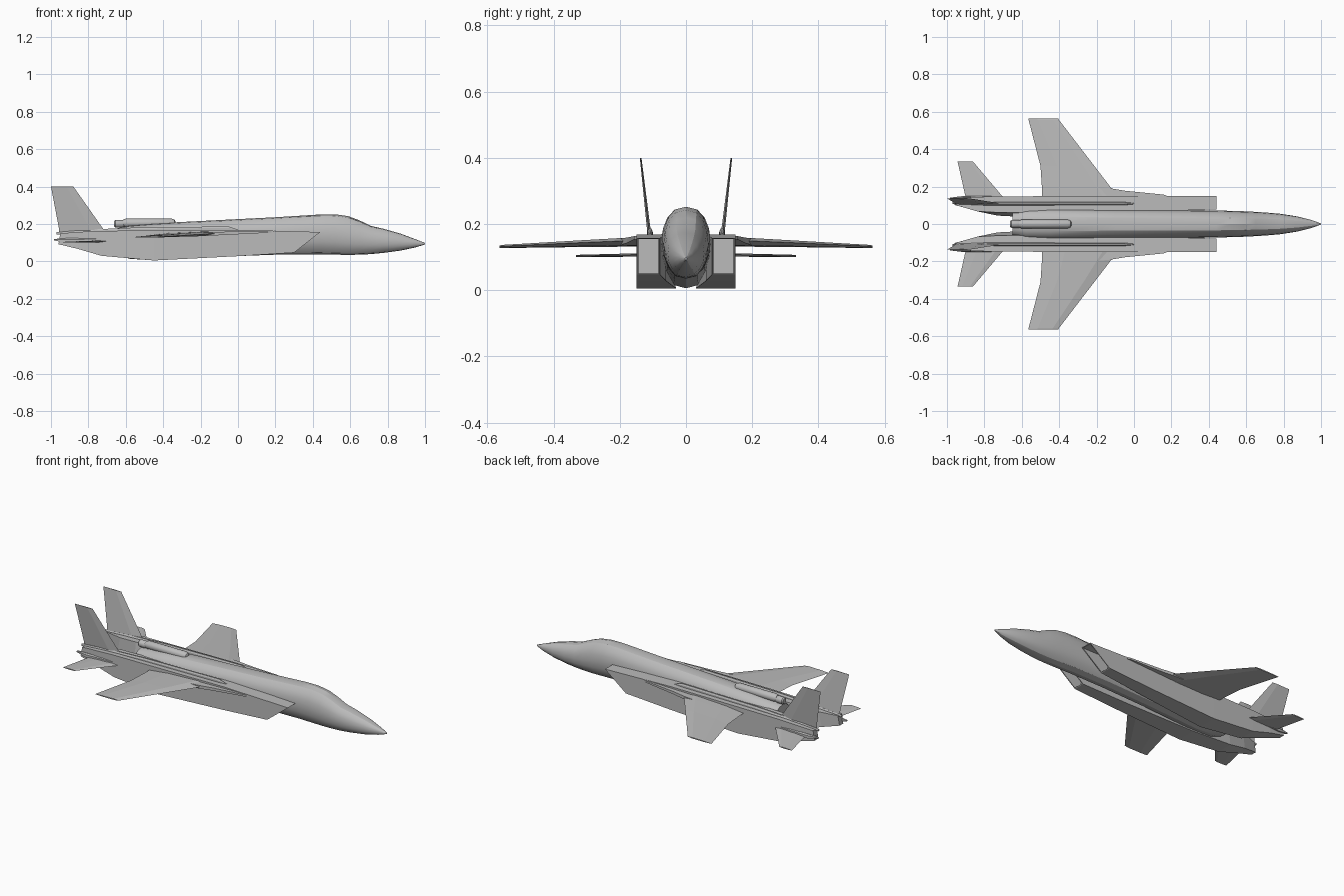
import bpy, bmesh, math
from mathutils import Vector

if "Cube" in bpy.data.objects:
    bpy.data.objects.remove(bpy.data.objects["Cube"], do_unlink=True)

grey = bpy.data.materials.new("airframe grey")
grey.use_nodes = True
COLOUR = (0.5, 0.5, 0.5, 1)
grey.diffuse_color = COLOUR
grey.node_tree.nodes["Principled BSDF"].inputs["Base Color"].default_value = COLOUR


def finish(name, bm, smooth=None):
    bmesh.ops.recalc_face_normals(bm, faces=bm.faces)
    mesh = bpy.data.meshes.new(name)
    bm.to_mesh(mesh)
    bm.free()
    mesh.materials.append(grey)
    obj = bpy.data.objects.new(name, mesh)
    bpy.context.collection.objects.link(obj)
    if smooth:
        bpy.ops.object.select_all(action='DESELECT')
        obj.select_set(True)
        bpy.context.view_layer.objects.active = obj
        bpy.ops.object.shade_smooth_by_angle(angle=math.radians(smooth))
    return obj


def skin(rings):
    """Loft equal-length rings of points and cap both ends."""
    bm = bmesh.new()
    loops = [[bm.verts.new(p) for p in ring] for ring in rings]
    for a, b in zip(loops, loops[1:]):
        for i in range(len(a)):
            j = (i + 1) % len(a)
            bm.faces.new((a[i], a[j], b[j], b[i]))
    first = bm.faces.new(loops[0])
    bm.faces.new(loops[-1])
    return bm, first


def pair(name, rings, smooth=None):
    """Build the left part (+y half) and its mirror."""
    for side, s in (("left", 1), ("right", -1)):
        bm, _ = skin([[(x, s * y, z) for x, y, z in r] for r in rings])
        finish(f"{name}_{side}", bm, smooth)


# Fuselage: x, half width, bottom, widest height, top
stations = [
    (1.0, .003, .091, .095, .099), (.95, .021, .075, .098, .118),
    (.87, .041, .058, .102, .148), (.78, .055, .046, .108, .174),
    (.71, .061, .039, .115, .190), (.65, .065, .036, .125, .219),
    (.59, .068, .035, .135, .242), (.52, .070, .036, .145, .252),
    (.44, .073, .038, .150, .251), (.20, .075, .036, .145, .236),
    (-.10, .076, .025, .140, .221), (-.45, .083, .006, .135, .203),
    (-.58, .080, .014, .130, .192), (-.65, .064, .040, .120, .176)]
SIDES = 16
rings = []
for x, w, low, mid, top in stations:
    ring = []
    for i in range(SIDES):
        a = 2 * math.pi * i / SIDES
        c, s = math.cos(a), math.sin(a)
        y = math.copysign(abs(c) ** 0.8, c) * w
        ring.append((x, y, mid + s * ((top - mid) if s > 0 else (mid - low))))
    rings.append(ring)
finish("fuselage", skin(rings)[0], 25)

# Engine nacelles: top x, bottom x, inner y top, inner y bottom, outer y, low, high
boxes = [(.44, .30, .078, .078, .149, .047, .157),
         (.0, .0, .065, .06, .149, .028, .169),
         (-.45, -.45, .06, .03, .149, .005, .166),
         (-.73, -.73, .062, .045, .147, .030, .163),
         (-.84, -.86, .068, .075, .145, .068, .158),
         (-.95, -.96, .100, .102, .138, .092, .150)]
for side, s in (("left", 1), ("right", -1)):
    bm, intake = skin([[(tx, s * it, hi), (tx, s * out, hi),
                        (bx, s * out, lo), (bx, s * ib, lo)]
                       for tx, bx, it, ib, out, lo, hi in boxes])
    bmesh.ops.recalc_face_normals(bm, faces=bm.faces)
    # Slanted intake mouth with a recessed upright back
    bmesh.ops.inset_individual(bm, faces=[intake], thickness=.007)
    hole = bmesh.ops.extrude_discrete_faces(bm, faces=[intake])["faces"][0]
    for v in hole.verts:
        v.co.x = .26
    finish(f"nacelle_{side}", bm)


def foil(y, lead, trail, z_lead, z_trail, thick):
    """Six-sided wing section at span y."""
    def point(t, h):
        return (lead + (trail - lead) * t, y,
                z_lead + (z_trail - z_lead) * t + h * thick / 2)
    return [point(0, 0), point(.2, 1), point(.7, .8),
            point(1, 0), point(.7, -.8), point(.2, -1)]


# Main wings
pair("wing", [foil(.10, -.05, -.49, .152, .138, .026),
              foil(.19, -.12, -.492, .149, .137, .023),
              foil(.31, -.212, -.50, .144, .135, .018),
              foil(.555, -.40, -.563, .133, .130, .009),
              foil(.563, -.405, -.565, .132, .130, .007)])

# Root extensions ahead of the wings
outline = [(.20, .14), (.16, .157), (-.05, .178), (-.12, .19), (-.22, .20), (-.22, .14)]
pair("wing_root", [[(x, y, .160 + x * .02) for x, y in outline],
                   [(x, y, .145 + x * .05) for x, y in outline]])

# Horizontal tails
pair("tailplane", [foil(.12, -.68, -.895, .108, .104, .010),
                   foil(.333, -.86, -.943, .104, .103, .006)])


def fin_ring(y, z, lead, trail, thick):
    mid = (lead * .7 + trail * .3)
    return [(lead, y, z), (mid, y + thick / 2, z),
            (trail, y, z), (mid, y - thick / 2, z)]


# Upright tail fins, canted outwards
pair("tail_fin", [fin_ring(.108, .145, -.70, -.955, .012),
                  fin_ring(.112, .18, -.725, -.958, .011),
                  fin_ring(.137, .40, -.88, -1.0, .005)])


def bar(x, y, z, w, h):
    """Chamfered bar section."""
    return [(x, y + a * w, z + b * h) for a, b in
            ((1, -1), (1, .4), (.5, 1), (-.5, 1), (-1, .4), (-1, -1))]


# Long rails on the nacelle tops carrying the fins
pair("fin_rail", [bar(.0, .109, .168, .003, .002), bar(-.05, .109, .174, .008, .013),
                  bar(-.55, .109, .168, .009, .013), bar(-.80, .109, .158, .009, .012),
                  bar(-.97, .112, .150, .005, .006)])

# Slim booms at the tailplane roots
pair("tail_boom", [bar(-.66, .138, .118, .006, .004), bar(-.80, .138, .114, .012, .012),
                   bar(-.92, .137, .112, .012, .012), bar(-.985, .137, .116, .004, .004)])


# Dorsal pod with a rear collar
def tube(name, profile, height):
    rings = [[(x, r * math.cos(k * math.pi / 6), height + r * math.sin(k * math.pi / 6))
              for k in range(12)] for x, r in profile]
    finish(name, skin(rings)[0], 35)


tube("dorsal_pod", [(-.335, .010), (-.34, .018), (-.355, .024), (-.60, .024), (-.615, .019)], .205)
tube("pod_nozzle", [(-.61, .018), (-.618, .021), (-.655, .021), (-.662, .015)], .201)
